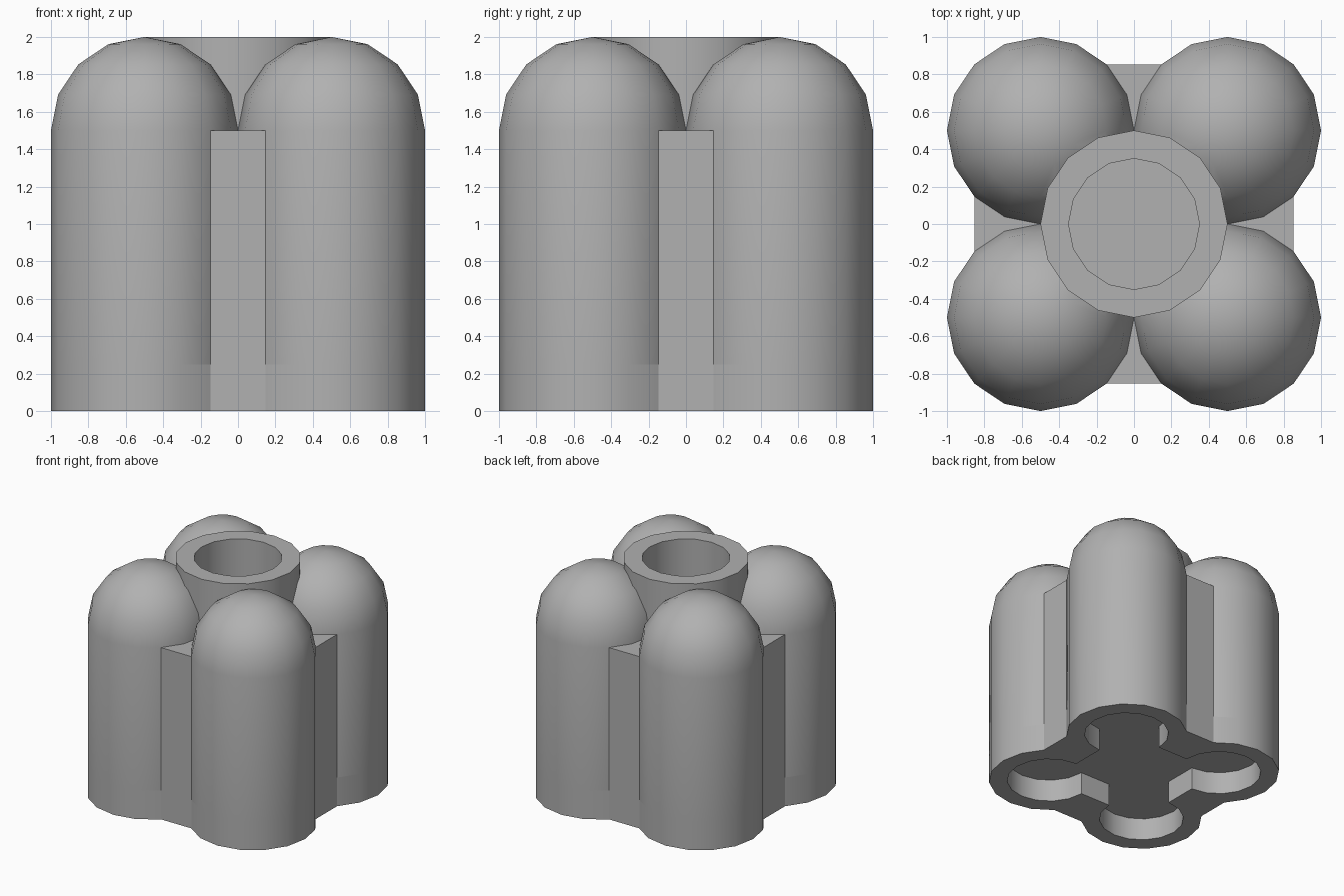
import bpy, bmesh
from math import sin, cos, radians

if "Cube" in bpy.data.objects:
    bpy.data.objects.remove(bpy.data.objects["Cube"])

R, C, HOLE = 0.5, 0.5, 0.35      # column radius, column offset, socket radius
SIDES, BASE_H, BLOCK_H, TOP = 16, 0.25, 1.5, 2.0
RECESS = 0.2                     # depth of the underside recess
STEP = 360 / SIDES
FLAT = C + R * sin(radians(45)) # where the web faces meet the columns

grey = bpy.data.materials.new("mid_grey")
grey.diffuse_color = (0.44, 0.44, 0.44, 1)
grey.use_nodes = True
grey.node_tree.nodes["Principled BSDF"].inputs["Base Color"].default_value = grey.diffuse_color


def finish(name, bm, smooth=True):
    bmesh.ops.recalc_face_normals(bm, faces=bm.faces)
    me = bpy.data.meshes.new(name)
    bm.to_mesh(me)
    bm.free()
    me.materials.append(grey)
    ob = bpy.data.objects.new(name, me)
    bpy.context.collection.objects.link(ob)
    if smooth:
        shade(ob)
    return ob


def shade(ob):
    bpy.ops.object.select_all(action='DESELECT')
    ob.select_set(True)
    bpy.context.view_layer.objects.active = ob
    bpy.ops.object.shade_smooth_by_angle(angle=radians(30))


def ring(bm, pts, z):
    return [bm.verts.new((x, y, z)) for x, y in pts]


def bridge(bm, a, b):
    for i in range(len(a)):
        j = (i + 1) % len(a)
        bm.faces.new((a[i], a[j], b[j], b[i]))


def circle(r, cx=0, cy=0):
    return [(cx + r * cos(radians(i * STEP)), cy + r * sin(radians(i * STEP)))
            for i in range(SIDES)]


def lobes(r, start, end):
    """Four arcs, one per column, joined by straight edges."""
    pts = []
    for q in range(4):
        cx, cy = C * (1, -1, -1, 1)[q], C * (1, 1, -1, -1)[q]
        for k in range(round((end - start) / STEP) + 1):
            a = radians(start + k * STEP + 90 * q)
            pts.append((cx + r * cos(a), cy + r * sin(a)))
    return pts


# Base: four-lobed outer wall with a joined socket recess and its ceiling
bm = bmesh.new()
outer, inner = lobes(R, -45, 135), lobes(HOLE, -90, 180)
o0, o1 = ring(bm, outer, 0), ring(bm, outer, BASE_H)
i0, i1 = ring(bm, inner, 0), ring(bm, inner, RECESS)
bridge(bm, o0, o1)
bridge(bm, i1, i0)
bm.faces.new(i1)
bm.faces.new(o1)
loop = [bm.edges.get((r[k], r[(k + 1) % len(r)])) for r in (o0, i0) for k in range(len(r))]
bmesh.ops.triangle_fill(bm, use_beauty=True, use_dissolve=False, edges=loop)
finish("base_rim", bm)

# Centre block filling the gaps between the columns
bm = bmesh.new()
sq = [(-FLAT, -FLAT), (FLAT, -FLAT), (FLAT, FLAT), (-FLAT, FLAT)]
lo, hi = ring(bm, sq, BASE_H), ring(bm, sq, BLOCK_H)
bridge(bm, lo, hi)
bm.faces.new(hi)
finish("centre_block", bm, smooth=False)

# Cutter that keeps the domes out of the top tube
bm = bmesh.new()
lo, hi = ring(bm, circle(0.45), BLOCK_H - 0.01), ring(bm, circle(0.45), TOP + 0.2)
bridge(bm, lo, hi)
bm.faces.new(lo)
bm.faces.new(hi)
cutter = finish("tube_cutter", bm, smooth=False)
cutter.hide_render = True

# Domed columns
for sx in (-1, 1):
    for sy in (-1, 1):
        bm = bmesh.new()
        cx, cy = sx * C, sy * C
        rings = [ring(bm, circle(R, cx, cy), BASE_H)]
        for k in range(4):
            a = radians(k * STEP)
            rings.append(ring(bm, circle(R * cos(a), cx, cy), BLOCK_H + R * sin(a)))
        for a, b in zip(rings, rings[1:]):
            bridge(bm, a, b)
        bm.faces.new(rings[0])
        tip = bm.verts.new((cx, cy, TOP))
        for i in range(SIDES):
            bm.faces.new((rings[-1][i], rings[-1][(i + 1) % SIDES], tip))
        ob = finish("domed_column", bm)
        cut = ob.modifiers.new("tube_clearance", 'BOOLEAN')
        cut.operation, cut.solver, cut.object = 'DIFFERENCE', 'EXACT', cutter
        bpy.ops.object.modifier_apply(modifier=cut.name)
        shade(ob)
bpy.data.objects.remove(cutter)

# Top tube with open bore
bm = bmesh.new()
o0, o1 = ring(bm, circle(R), BLOCK_H), ring(bm, circle(R), TOP)
i0, i1 = ring(bm, circle(HOLE), BLOCK_H), ring(bm, circle(HOLE), TOP)
for a, b in ((o0, o1), (o1, i1), (i1, i0), (i0, o0)):
    bridge(bm, a, b)
finish("top_tube", bm)
